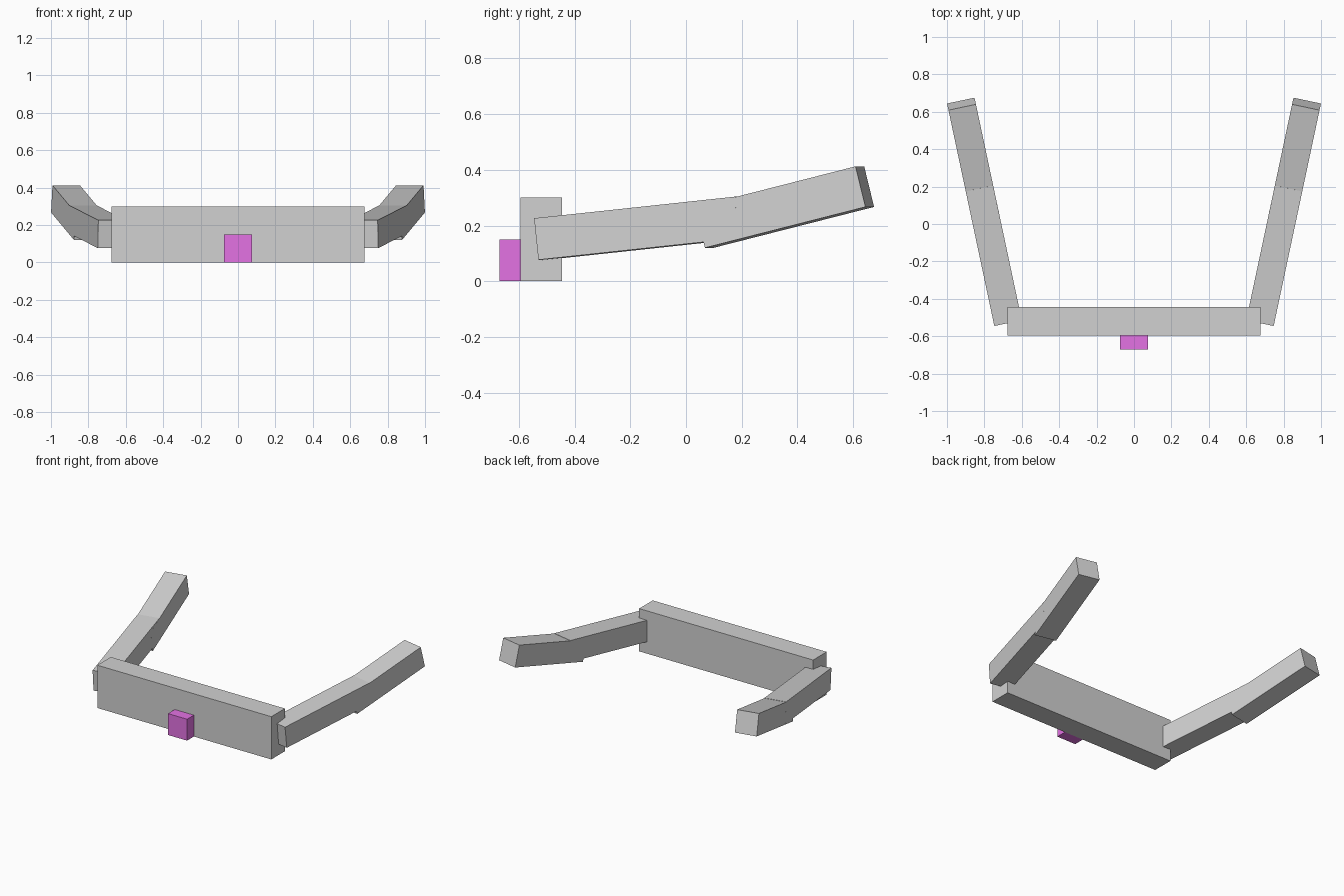
import bpy
from math import radians
from mathutils import Matrix, Vector

if "Cube" in bpy.data.objects:
    bpy.data.objects.remove(bpy.data.objects["Cube"], do_unlink=True)


def material(name, rgb):
    mat = bpy.data.materials.new(name)
    mat.use_nodes = True
    mat.diffuse_color = (*rgb, 1)
    mat.node_tree.nodes["Principled BSDF"].inputs["Base Color"].default_value = (*rgb, 1)
    return mat


grey = material("light grey", (0.64, 0.64, 0.64))
magenta = material("bright magenta", (0.77, 0.17, 0.77))


def box(name, low, high, mat, transform=Matrix()):
    """Box between two local corners, then placed by a transform."""
    low, high = Vector(low), Vector(high)
    bpy.ops.mesh.primitive_cube_add(size=1)
    obj = bpy.context.object
    obj.name = name
    obj.data.transform(Matrix.Translation((low + high) / 2) @ Matrix.Diagonal((*(high - low), 1)))
    obj.matrix_world = transform
    obj.data.materials.append(mat)
    return obj


# Front bar and the small block on its face
box("front_bar", (-0.675, -0.595, 0), (0.675, -0.445, 0.3), grey)
box("front_block", (-0.074, -0.67, 0), (0.074, -0.595, 0.15), magenta)

# Splayed arms: two tilted segments per side, placed by the outer bottom front corner
SEGMENTS = (
    ("lower_arm", (0.75, -0.53, 0.077), 0.74, 6),
    ("upper_arm", (0.877, 0.068, 0.12), 0.607, 14),
)
WIDTH = 0.15
for side, sign in (("left", 1), ("right", -1)):
    for name, (x, y, z), length, tilt in SEGMENTS:
        place = (Matrix.Translation((sign * x, y, z))
                 @ Matrix.Rotation(radians(-12 * sign), 4, "Z")
                 @ Matrix.Rotation(radians(tilt), 4, "X"))
        x_min, x_max = sorted((0, -sign * WIDTH))
        box(f"{side}_{name}", (x_min, 0, 0), (x_max, length, WIDTH), grey, place)
